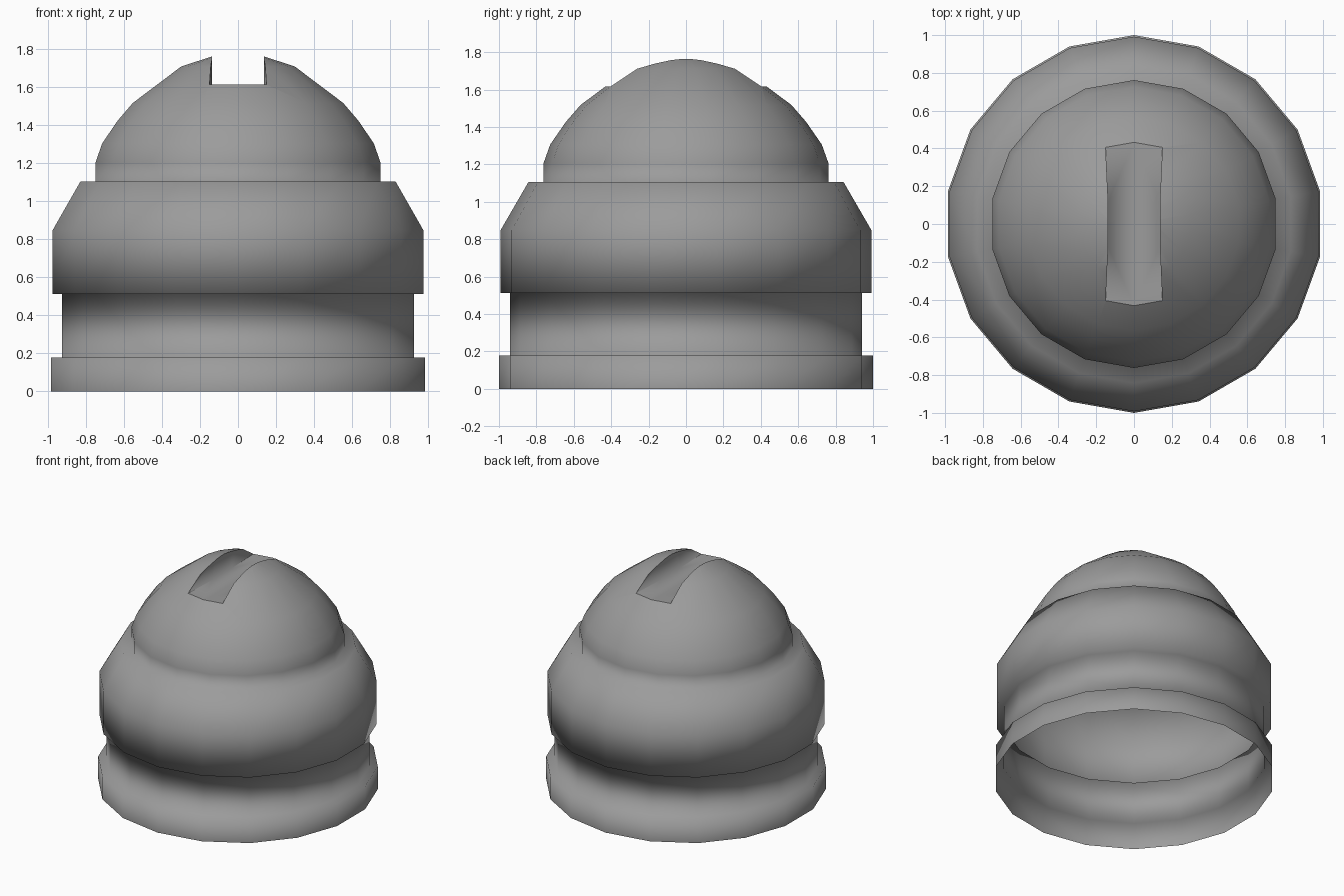
import bpy, bmesh, math

if "Cube" in bpy.data.objects:
    bpy.data.objects.remove(bpy.data.objects["Cube"])

SIDES = 18

def make_object(name, bm):
    bmesh.ops.recalc_face_normals(bm, faces=bm.faces)
    for f in bm.faces:
        f.smooth = True
    mesh = bpy.data.meshes.new(name)
    bm.to_mesh(mesh)
    bm.free()
    obj = bpy.data.objects.new(name, mesh)
    bpy.context.collection.objects.link(obj)
    return obj

# Turned body: (radius, height) from the foot ring up to the dome
profile = [(1.0, 0), (1.0, 0.178), (0.942, 0.178), (0.942, 0.512),
           (0.992, 0.512), (0.992, 0.847), (0.842, 1.106), (0.762, 1.106),
           (0.762, 1.205), (0.726, 1.306), (0.643, 1.426), (0.563, 1.518),
           (0.303, 1.711), (0.14, 1.763)]
bm = bmesh.new()
rings = []
for r, z in profile:
    ring = []
    for i in range(SIDES):
        a = math.pi / 2 + 2 * math.pi * i / SIDES
        ring.append(bm.verts.new((r * math.cos(a), r * math.sin(a), z)))
    rings.append(ring)
for lo, hi in zip(rings, rings[1:]):
    for i in range(SIDES):
        j = (i + 1) % SIDES
        bm.faces.new((lo[i], lo[j], hi[j], hi[i]))
bm.faces.new(rings[0])
bm.faces.new(rings[-1])
body = make_object("slotted_dome_cap", bm)

# Dark grey finish
grey = bpy.data.materials.new("dark_grey")
grey.diffuse_color = (0.33, 0.33, 0.33, 1)
grey.use_nodes = True
grey.node_tree.nodes["Principled BSDF"].inputs["Base Color"].default_value = grey.diffuse_color
body.data.materials.append(grey)

# Slot cutter: a slightly waisted bar across the top
half = [(0.157, -0.6), (0.15, -0.4), (0.137, -0.12), (0.137, 0.12), (0.15, 0.4), (0.157, 0.6)]
outline = half + [(-x, y) for x, y in reversed(half)]
bm = bmesh.new()
base = bm.faces.new([bm.verts.new((x, y, 1.615)) for x, y in outline])
ext = bmesh.ops.extrude_face_region(bm, geom=[base], use_keep_orig=True)
top = [g for g in ext["geom"] if isinstance(g, bmesh.types.BMVert)]
bmesh.ops.translate(bm, verts=top, vec=(0, 0, 0.5))
cutter = make_object("slot_cutter", bm)
cutter.data.materials.append(grey)
cutter.hide_render = True

mod = body.modifiers.new("slot", 'BOOLEAN')
mod.operation = 'DIFFERENCE'
mod.solver = 'EXACT'
mod.object = cutter
bpy.context.view_layer.objects.active = body
body.select_set(True)
bpy.ops.object.modifier_apply(modifier=mod.name)
bpy.data.objects.remove(cutter)

# Open the underside, leaving a hollow shell; crisp rim where slot meets dome
bm = bmesh.new()
bm.from_mesh(body.data)
under = [f for f in bm.faces if all(v.co.z < 0.001 for v in f.verts)]
bmesh.ops.delete(bm, geom=under, context='FACES')
bm.normal_update()

def in_slot(f):
    inside = all(v.co.z > 1.61 and abs(v.co.x) < 0.158 for v in f.verts)
    return inside and (abs(f.normal.z) < 0.05 or f.normal.z > 0.999)

slot = {f for f in bm.faces if in_slot(f)}
for f in bm.faces:
    f.smooth = True
for e in bm.edges:
    if len({f in slot for f in e.link_faces}) == 2:
        e.smooth = False
bm.to_mesh(body.data)
bm.free()
